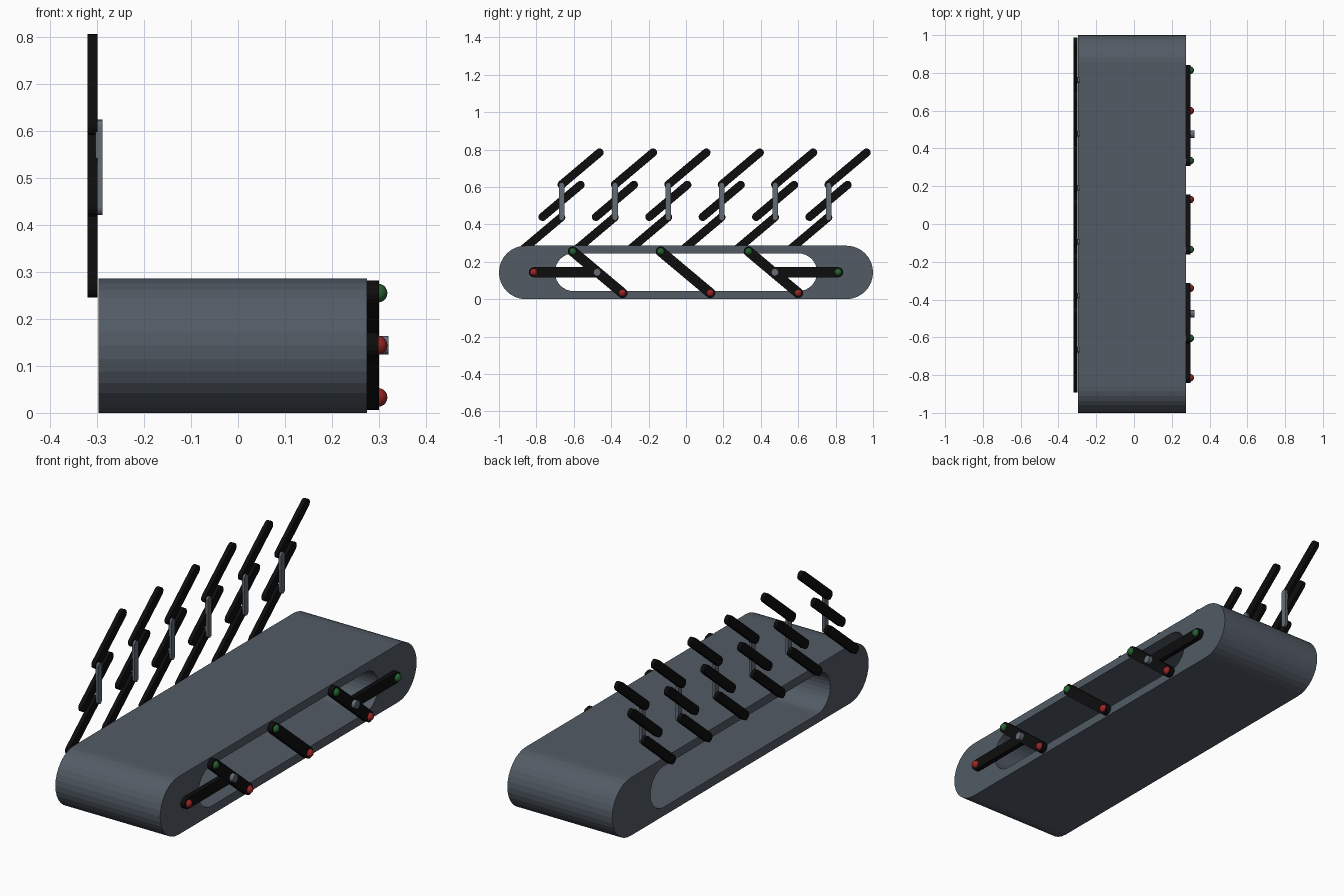
import bpy, bmesh, math

if "Cube" in bpy.data.objects:
    bpy.data.objects.remove(bpy.data.objects["Cube"])


def material(name, rgb):
    m = bpy.data.materials.new(name)
    m.diffuse_color = (*rgb, 1)
    m.use_nodes = True
    m.node_tree.nodes["Principled BSDF"].inputs["Base Color"].default_value = m.diffuse_color
    return m


GREY = material("slate grey", (0.085, 0.105, 0.13))
PIN = material("light slate", (0.125, 0.15, 0.18))
BLACK = material("black", (0.004, 0.004, 0.004))
RED = material("red", (0.32, 0.018, 0.018))
GREEN = material("green", (0.018, 0.12, 0.03))


def capsule(a, b, r, n):
    """Outline of a round-ended bar in the (y, z) plane."""
    ang = math.atan2(b[1] - a[1], b[0] - a[0])
    pts = []
    for c, start in ((b, ang - math.pi / 2), (a, ang + math.pi / 2)):
        for i in range(n + 1):
            t = start + math.pi * i / n
            pts.append((c[0] + r * math.cos(t), c[1] + r * math.sin(t)))
    return pts


def finish(bm, name, mat):
    bmesh.ops.recalc_face_normals(bm, faces=bm.faces)
    me = bpy.data.meshes.new(name)
    bm.to_mesh(me)
    bm.free()
    me.materials.append(mat)
    ob = bpy.data.objects.new(name, me)
    bpy.context.collection.objects.link(ob)
    return ob


def bar(name, a, b, r, x0, x1, mat, n=8):
    bm = bmesh.new()
    pts = capsule(a, b, r, n)
    lo = [bm.verts.new((x0, *p)) for p in pts]
    hi = [bm.verts.new((x1, *p)) for p in pts]
    bm.faces.new(lo)
    bm.faces.new(hi)
    for i in range(len(pts)):
        j = (i + 1) % len(pts)
        bm.faces.new((lo[i], lo[j], hi[j], hi[i]))
    return finish(bm, name, mat)


def ball(name, y, z, mat):
    bpy.ops.mesh.primitive_uv_sphere_add(segments=16, ring_count=10, radius=0.02,
                                         location=(0.298, y, z))
    ob = bpy.context.object
    ob.name = name
    ob.data.materials.append(mat)
    bpy.ops.object.shade_smooth_by_angle()


# Body: long rounded loop with a slot right through it
R, ZC = 0.143, 0.143
outer = capsule((-1 + R, ZC), (1 - R, ZC), R, 16)
inner = capsule((-0.6, 0.144), (0.6, 0.144), 0.101, 16)
bm = bmesh.new()
rings = [[bm.verts.new((x, *p)) for p in pts]
         for x, pts in ((-0.297, outer), (0.275, outer), (0.275, inner), (-0.297, inner))]
for k in range(4):
    p, q = rings[k], rings[(k + 1) % 4]
    for i in range(len(p)):
        j = (i + 1) % len(p)
        bm.faces.new((p[i], p[j], q[j], q[i]))
finish(bm, "body_loop", GREY)

# Left side: six groups of three slanted slats joined by a post
for i in range(6):
    y = -0.665 + 0.2855 * i
    for part, dy, z in (("lower", -0.205, 0.267), ("middle", -0.102, 0.44), ("upper", 0, 0.613)):
        bar(f"{part}_slat_{i+1}", (y + dy, z), (y + dy + 0.203, z + 0.171),
            0.022, -0.32, -0.299, BLACK)
    bar(f"slat_post_{i+1}", (y, 0.436), (y, 0.609), 0.015, -0.303, -0.288, PIN)

# Right side: diagonal and horizontal arms
HI, LO, MID = 0.255, 0.033, 0.144
for i, y in enumerate((-0.605, -0.135, 0.335)):
    bar(f"diagonal_arm_{i+1}", (y, HI), (y + 0.265, LO), 0.027, 0.274, 0.3, BLACK)
    ball(f"green_knob_{i+1}", y, HI, GREEN)
    ball(f"red_knob_{i+1}", y + 0.265, LO, RED)
for side, s, mat in (("front", -1, RED), ("back", 1, GREEN)):
    bar(f"{side}_horizontal_arm", (s * 0.475, MID), (s * 0.814, MID), 0.027, 0.274, 0.299, BLACK)
    ball(f"{side}_end_knob", s * 0.814, MID, mat)
    # Pivot pin
    bpy.ops.mesh.primitive_cylinder_add(vertices=16, radius=0.02, depth=0.04,
                                        location=(0.3, s * 0.475, MID),
                                        rotation=(0, math.pi / 2, 0))
    pin = bpy.context.object
    pin.name = f"{side}_pivot_pin"
    pin.data.materials.append(PIN)
